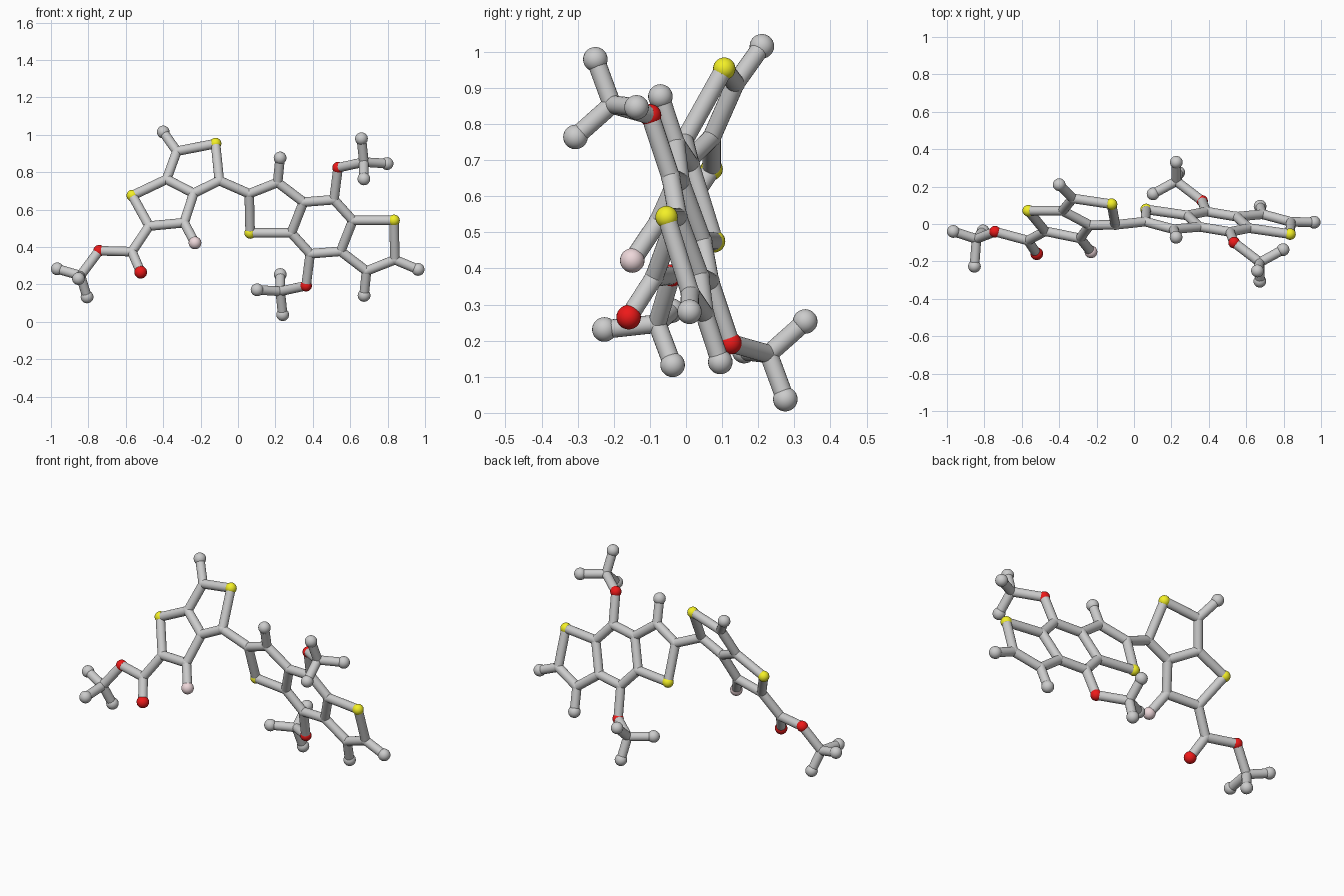
import bpy, bmesh
from mathutils import Vector, Matrix

if "Cube" in bpy.data.objects:
    bpy.data.objects.remove(bpy.data.objects["Cube"])

BOND_R = 0.0255
RADII = {"C": 0.027, "E": 0.034, "S": 0.031, "O": 0.031, "D": 0.034, "F": 0.034}
CENTRE2 = Vector((0.899, 0.024, 1.017))   # twice the inversion centre of the right core


def left_plane(x, z):
    return Vector((x, -0.432 - 0.254 * x + 0.5325 * z, z))


def right_plane(x, z):
    return Vector((x, 0.236 - 0.144 * x - 0.3134 * z, z))


def material(name, rgb):
    m = bpy.data.materials.new(name)
    m.diffuse_color = (*rgb, 1)
    m.use_nodes = True
    m.node_tree.nodes["Principled BSDF"].inputs["Base Color"].default_value = m.diffuse_color
    return m


yellow = material("yellow", (0.9, 0.87, 0.02))
red = material("red", (0.85, 0.01, 0.01))
pink = material("pale_pink", (0.85, 0.68, 0.7))
MATS = {"S": yellow, "O": red, "D": red, "F": pink}
NAMES = {"C": "carbon_joints", "E": "end_balls", "S": "sulfur_balls",
         "O": "oxygen_joints", "D": "oxygen_ball", "F": "fluorine_ball"}


def finish(bm, name, mat=None):
    for f in bm.faces:
        f.smooth = True
    me = bpy.data.meshes.new(name)
    bm.to_mesh(me)
    bm.free()
    me.set_sharp_from_angle(angle=0.7)
    ob = bpy.data.objects.new(name, me)
    bpy.context.collection.objects.link(ob)
    if mat:
        me.materials.append(mat)


def build(prefix, atoms, bonds):
    # balls, one object per kind
    for kind in NAMES:
        pts = [p for k, p in atoms.values() if k == kind]
        if not pts:
            continue
        bm = bmesh.new()
        for p in pts:
            bmesh.ops.create_uvsphere(bm, u_segments=24, v_segments=14, radius=RADII[kind],
                                      matrix=Matrix.Translation(p))
        finish(bm, prefix + "_" + NAMES[kind], MATS.get(kind))
    # sticks between the balls
    bm = bmesh.new()
    for chain in bonds.split(","):
        names = chain.split()
        for a, b in zip(names, names[1:]):
            p, q = atoms[a][1], atoms[b][1]
            d = q - p
            m = Matrix.Translation((p + q) / 2) @ d.to_track_quat("Z", "Y").to_matrix().to_4x4()
            bmesh.ops.create_cone(bm, cap_ends=True, segments=20, radius1=BOND_R,
                                  radius2=BOND_R, depth=d.length, matrix=m)
    finish(bm, prefix + "_sticks")


# left fused rings with side group
L = {n: (k, left_plane(x, z)) for n, k, x, z in [
    ("s1", "S", -0.12, 0.953), ("me", "E", -0.40, 1.015), ("c2", "C", -0.327, 0.912),
    ("c3", "C", -0.382, 0.762), ("s2", "S", -0.565, 0.675), ("c4", "C", -0.475, 0.512),
    ("c5", "C", -0.288, 0.53), ("f", "F", -0.23, 0.422), ("c6", "C", -0.237, 0.687),
    ("c7", "C", -0.10, 0.755), ("c8", "C", -0.567, 0.375), ("o1", "D", -0.52, 0.265),
    ("o2", "O", -0.743, 0.38)]}
for n, k, p in [("m", "C", (-0.842, -0.08, 0.247)), ("m1", "E", (-0.966, -0.04, 0.283)),
                ("m2", "E", (-0.807, -0.037, 0.133)), ("m3", "E", (-0.853, -0.226, 0.231))]:
    L[n] = (k, Vector(p))
L["link"] = ("C", right_plane(0.06, 0.685))
build("left", L, "s1 c2 c3 s2 c4 c5 c6 c7 s1,c2 me,c3 c6,c5 f,c4 c8 o1,c8 o2 m m1,m2 m m3,c7 link")

# right fused rings: half is listed, the rest comes by inversion
half = [(n, k, right_plane(x, z)) for n, k, x, z in [
    ("a", "C", 0.06, 0.685), ("s", "S", 0.065, 0.475), ("b", "C", 0.212, 0.745),
    ("h", "E", 0.225, 0.876), ("c", "C", 0.35, 0.64), ("d", "C", 0.285, 0.475),
    ("e", "C", 0.513, 0.653), ("o", "O", 0.535, 0.824)]]
half += [(n, k, Vector(p)) for n, k, p in [
    ("m", "C", (0.673, -0.205, 0.854)), ("m1", "E", (0.66, -0.251, 0.979)),
    ("m2", "E", (0.797, -0.137, 0.846)), ("m3", "E", (0.673, -0.306, 0.764))]]
R = {}
for n, k, p in half:
    R[n] = (k, p)
    R[n + "_"] = (k, CENTRE2 - p)
R["end"] = ("E", right_plane(0.963, 0.28))
arm = "d s a b c e o m m1,m2 m m3,b h,d c,e d_"
mirrored = ",".join(" ".join((w + "_").replace("__", "") for w in c.split()) for c in arm.split(","))
build("right", R, arm + "," + mirrored + ",a_ end")
